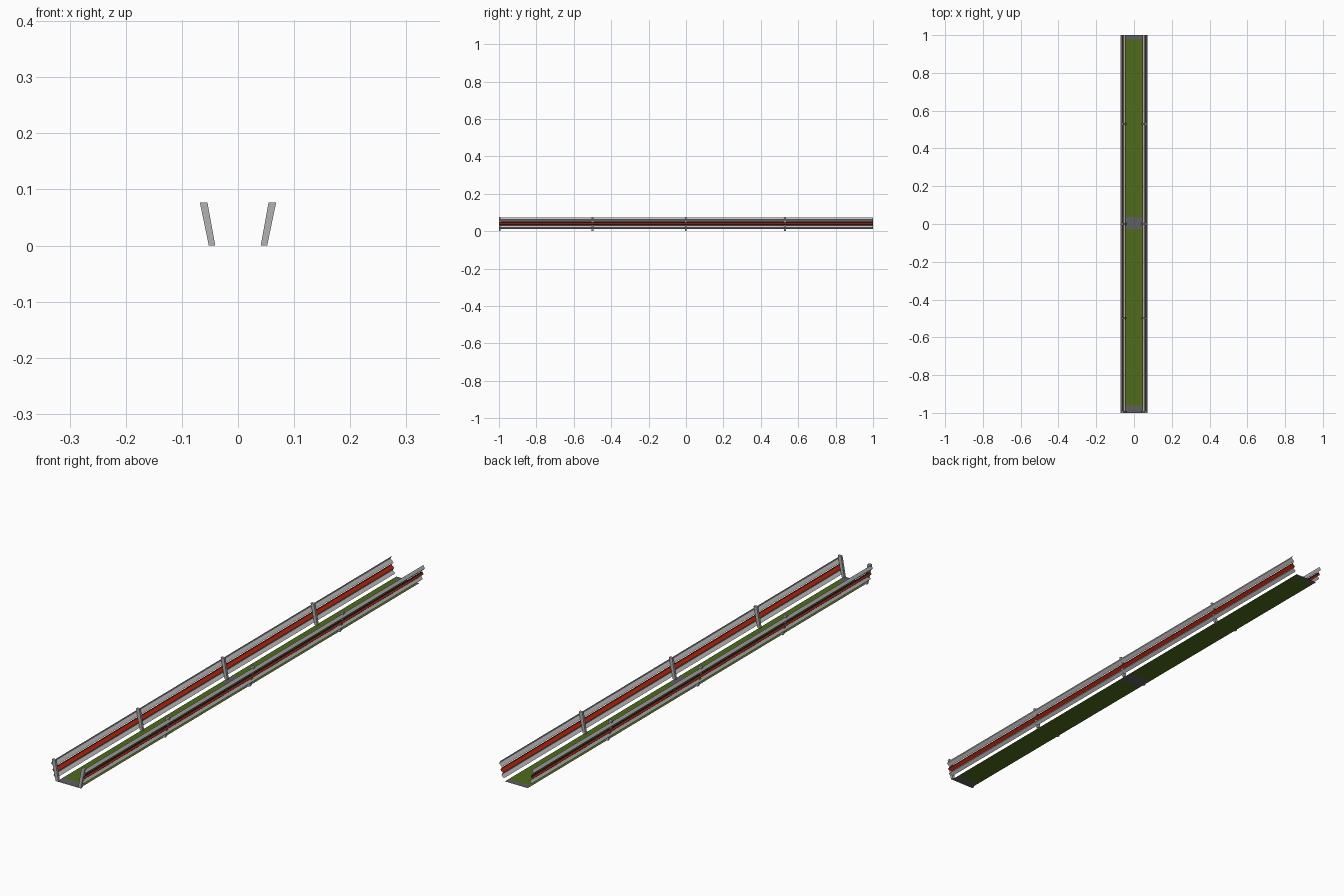
import bpy, bmesh

if "Cube" in bpy.data.objects:
    bpy.data.objects.remove(bpy.data.objects["Cube"])


def mat(name, rgb):
    m = bpy.data.materials.new(name)
    m.diffuse_color = (*rgb, 1)
    m.use_nodes = True
    m.node_tree.nodes["Principled BSDF"].inputs["Base Color"].default_value = m.diffuse_color
    return m


GREY = mat("rail grey", (0.50, 0.50, 0.50))
POST = mat("post grey", (0.45, 0.45, 0.45))
BLACK = mat("near black", (0.015, 0.008, 0.008))
RED = mat("red", (0.45, 0.018, 0.005))
GREEN = mat("grass green", (0.08, 0.145, 0.012))
FLOOR = mat("floor grey", (0.115, 0.115, 0.118))


def make(name, verts, faces, mats, ids=None, solid=False):
    me = bpy.data.meshes.new(name)
    me.from_pydata(verts, [], faces)
    for m in mats:
        me.materials.append(m)
    if ids:
        for p, i in zip(me.polygons, ids):
            p.material_index = i
    if solid:
        bm = bmesh.new()
        bm.from_mesh(me)
        bmesh.ops.recalc_face_normals(bm, faces=bm.faces)
        bm.to_mesh(me)
        bm.free()
    ob = bpy.data.objects.new(name, me)
    bpy.context.collection.objects.link(ob)
    return ob


def lean(z):
    # outer line of the outward-leaning posts
    return 0.052 + 0.21 * z


def rail(name, side, zc, half, depth, mats, ids):
    # folded sheet, ridge outward; upper slope is cut in two for its paint
    top = (lean(zc + half) - 0.003, zc + half)
    ridge = (lean(zc) + depth, zc)
    low = (lean(zc - half) - 0.003, zc - half)
    prof = [top, ridge, low]
    if len(ids) == 3:
        prof.insert(1, ((top[0] + ridge[0]) / 2, (top[1] + ridge[1]) / 2))
    n = len(prof)
    verts = [(side * x, y, z) for y in (-1, 1) for x, z in prof]
    faces = [(i, i + 1, i + 1 + n, i + n) for i in range(n - 1)]
    if side < 0:
        faces = [f[::-1] for f in faces]
    make(name, verts, faces, mats, ids)


def post(name, side, y0, y1):
    # slanted bar
    prof = [(0.0405, 0), (0.052, 0), (0.068, 0.077), (0.0545, 0.077)]
    verts = [(side * x, y, z) for y in (y0, y1) for x, z in prof]
    faces = [(i, (i + 1) % 4, (i + 1) % 4 + 4, i + 4) for i in range(4)]
    faces += [(0, 1, 2, 3), (4, 5, 6, 7)]
    make(name, verts, faces, [POST], solid=True)


for label, s in (("left", -1), ("right", 1)):
    rail(label + "_top_rail", s, 0.0615, 0.011, 0.006, [GREY], [0, 0])
    rail(label + "_middle_rail", s, 0.039, 0.0095, 0.006, [BLACK, RED], [0, 1, 1])
    rail(label + "_bottom_rail", s, 0.020, 0.0095, 0.006, [GREY], [0, 0])
    for i, y in enumerate((-1.0, -0.504, -0.005, 0.525)):
        post(f"{label}_post_{i + 1}", s, y, y + 0.009)

# flat floor: grass with grey bands at the ends and in the middle
W = 0.047
cuts = [-1, -0.962, -0.026, 0.037, 0.978, 1]
verts = [(x, y, 0) for y in cuts for x in (-W, W)]
faces = [(2 * i, 2 * i + 1, 2 * i + 3, 2 * i + 2) for i in range(5)]
make("floor", verts, faces, [FLOOR, GREEN], [0, 1, 0, 1, 0])
